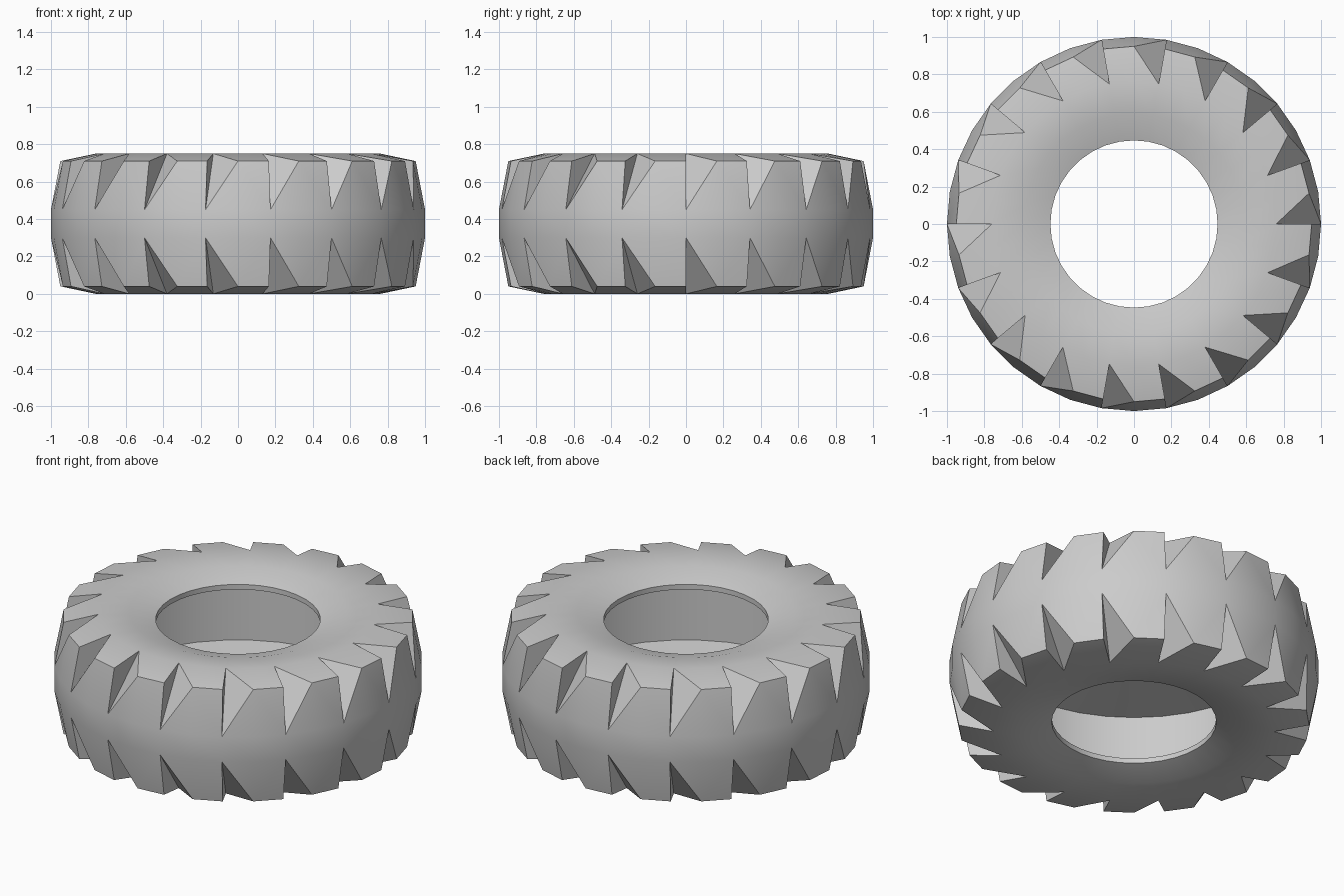
import bpy, bmesh
from math import cos, sin, radians

if "Cube" in bpy.data.objects:
    bpy.data.objects.remove(bpy.data.objects["Cube"])

N = 36        # segments round the tyre, a notch in every second one
H = 0.75      # tyre width (height in z)

# upper half profiles (r, z): smooth side wall, tread shoulder, hollow inside
SIDE = [(0.447, 0.69), (0.59, 0.735), (0.76, 0.75)]
SHOULDER = (0.95, 0.71)
TREAD = (1.0, 0.45)
INNER = [(0.447, 0.66), (0.87, 0.59)]

bm = bmesh.new()
cache = {}


def vert(p, k, low):
    """Shared vertex at profile point p, segment k, mirrored to the lower half if low."""
    r, z = p
    key = (p, k % N, low)
    if key not in cache:
        a = radians(360 / N * k)
        cache[key] = bm.verts.new((r * cos(a), r * sin(a), H - z if low else z))
    return cache[key]


def strip(points, k, low):
    for p, q in zip(points, points[1:]):
        bm.faces.new([vert(p, k, low), vert(q, k, low),
                      vert(q, k + 1, low), vert(p, k + 1, low)])


for k in range(N):
    for low in (False, True):
        # hollow inside, bead lip and side wall
        strip(INNER[::-1] + SIDE, k, low)
        a, a2 = vert(SIDE[-1], k, low), vert(SIDE[-1], k + 1, low)
        b, b2 = vert(TREAD, k, low), vert(TREAD, k + 1, low)
        c, d = vert(SHOULDER, k, low), vert(SHOULDER, k + 1, low)
        if k % 2:
            # full tread block
            bm.faces.new([a, c, d, a2])
            bm.faces.new([c, b, b2, d])
        else:
            # notch: radial wall and sloping cut
            bm.faces.new([a, c, b])
            bm.faces.new([a, b, d])
            bm.faces.new([a, d, a2])
            bm.faces.new([b, b2, d])
    # centre bands of the tread and of the hollow inside
    for p in (TREAD, INNER[-1]):
        bm.faces.new([vert(p, k, False), vert(p, k, True),
                      vert(p, k + 1, True), vert(p, k + 1, False)])

bmesh.ops.recalc_face_normals(bm, faces=bm.faces[:])
mesh = bpy.data.meshes.new("tyre")
bm.to_mesh(mesh)
bm.free()
tyre = bpy.data.objects.new("tyre", mesh)
bpy.context.collection.objects.link(tyre)
bpy.context.view_layer.objects.active = tyre
tyre.select_set(True)
bpy.ops.object.shade_smooth_by_angle(angle=radians(20))
